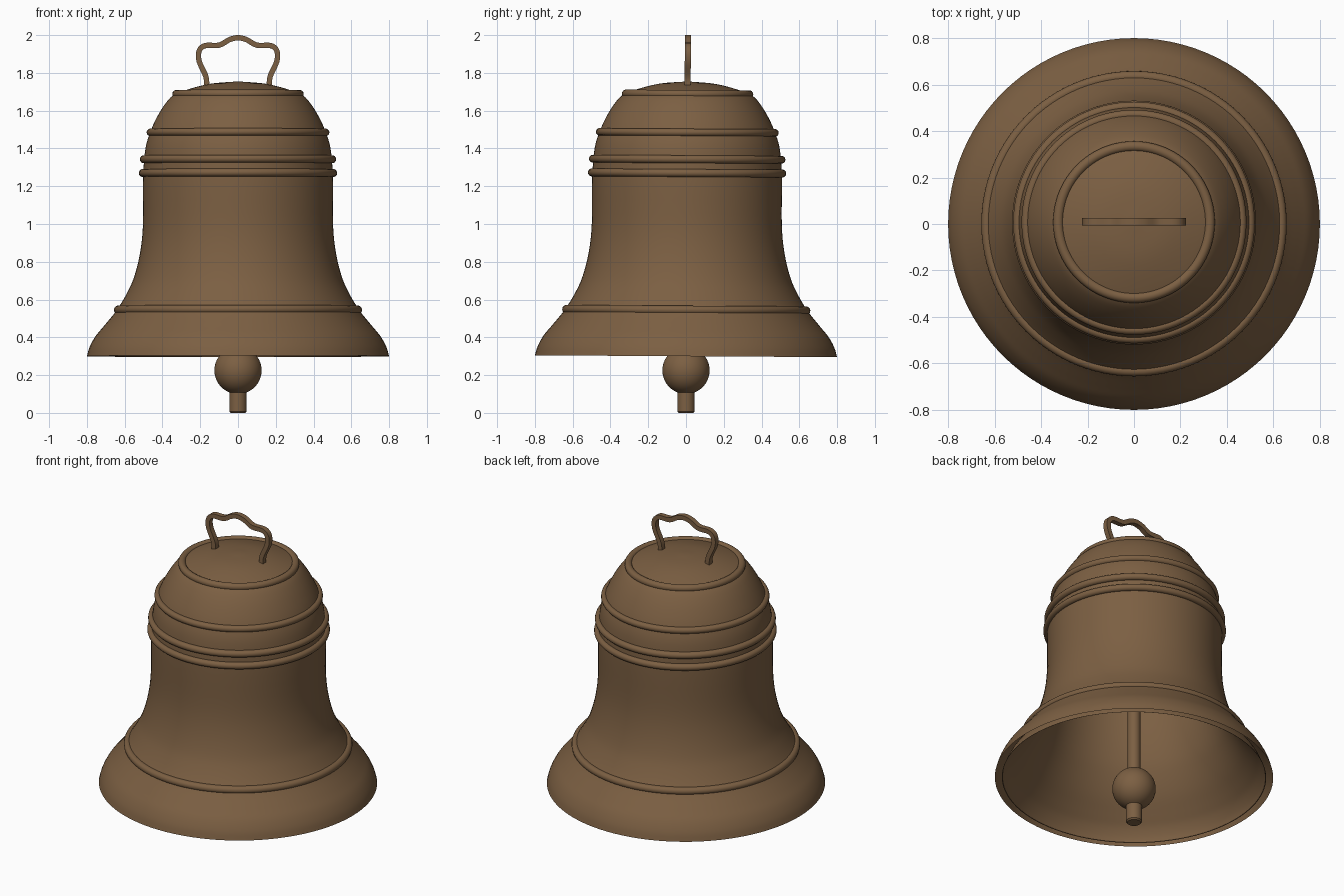
import bpy, bmesh, math
from mathutils import Vector

cube = bpy.data.objects.get("Cube")
if cube:
    bpy.data.objects.remove(cube)

bronze = bpy.data.materials.new("bronze brown")
bronze.use_nodes = True
COLOUR = (0.2, 0.115, 0.055, 1)
bronze.diffuse_color = COLOUR
bronze.node_tree.nodes["Principled BSDF"].inputs["Base Color"].default_value = COLOUR

RIM = 0.3        # height of the bell mouth, also the pivot of its slight lean
LEAN = -0.006
WALL = 0.042
SEGMENTS = 96


def smooth_path(points, steps):
    """Catmull-Rom curve through 2D points."""
    p = [Vector(q) for q in points]
    p = [2 * p[0] - p[1]] + p + [2 * p[-1] - p[-2]]
    out = []
    for a, b, c, d in zip(p, p[1:], p[2:], p[3:]):
        for i in range(steps):
            t = i / steps
            out.append(0.5 * (2 * b + (c - a) * t + (2 * a - 5 * b + 4 * c - d) * t ** 2
                              + (3 * b - a - 3 * c + d) * t ** 3))
    return out + [p[-2]]


def normals(path):
    """Left-hand normal at every point of a 2D path."""
    out = []
    for i in range(len(path)):
        d = (path[min(i + 1, len(path) - 1)] - path[max(i - 1, 0)]).normalized()
        out.append(Vector((-d.y, d.x)))
    return out


def finish(name, bm, leaning):
    bmesh.ops.remove_doubles(bm, verts=bm.verts, dist=1e-5)
    bmesh.ops.recalc_face_normals(bm, faces=bm.faces)
    if leaning:
        bmesh.ops.translate(bm, verts=bm.verts, vec=(0, 0, -RIM))
    mesh = bpy.data.meshes.new(name)
    bm.to_mesh(mesh)
    bm.free()
    mesh.materials.append(bronze)
    obj = bpy.data.objects.new(name, mesh)
    bpy.context.collection.objects.link(obj)
    if leaning:
        obj.location.z = RIM
        obj.rotation_euler.x = LEAN
    bpy.ops.object.select_all(action='DESELECT')
    obj.select_set(True)
    bpy.context.view_layer.objects.active = obj
    bpy.ops.object.shade_smooth_by_angle(angle=math.radians(35))
    return obj


def lathe(name, profile, leaning=True, closed=False):
    bm = bmesh.new()
    verts = [bm.verts.new((r, 0, z)) for r, z in profile]
    ends = verts[1:] + verts[:1] if closed else verts[1:]
    edges = [bm.edges.new(pair) for pair in zip(verts, ends)]
    bmesh.ops.spin(bm, geom=verts + edges, cent=(0, 0, 0), axis=(0, 0, 1),
                   angle=math.tau, steps=SEGMENTS, use_duplicate=False)
    return finish(name, bm, leaning)


# Bell shell: outer curve, then the same curve set inwards by the wall
outer = smooth_path([(0.8, RIM), (0.785, 0.35), (0.755, 0.405), (0.71, 0.46),
                     (0.645, 0.54), (0.59, 0.63), (0.55, 0.72), (0.518, 0.85),
                     (0.503, 1.0), (0.502, 1.25), (0.49, 1.4), (0.463, 1.49),
                     (0.432, 1.56), (0.39, 1.63), (0.345, 1.68), (0.28, 1.708),
                     (0.15, 1.742), (0, 1.755)], 4)
inner = [p + n * WALL for p, n in zip(outer, normals(outer))]
inner = [Vector((max(p.x, 0), p.y)) for p in inner]
inner[0].y = RIM
inner[-1].x = 0
lathe("bell_shell", outer + inner[::-1])

# Raised bands around the shell: height, radius, thickness
for name, z, radius, thick in (("crown_band", 1.688, 0.326, 0.022),
                               ("shoulder_band", 1.485, 0.464, 0.02),
                               ("upper_waist_band", 1.343, 0.499, 0.021),
                               ("lower_waist_band", 1.27, 0.504, 0.021),
                               ("skirt_band", 0.545, 0.634, 0.023)):
    ring = [(radius + thick * math.cos(a), z + thick * math.sin(a))
            for a in (math.tau * i / 14 for i in range(14))]
    lathe(name, ring, closed=True)

# Clapper: stub, ball and rod in one turned piece
BALL_Z, BALL_R, STUB_R, ROD_R = 0.225, 0.125, 0.046, 0.037
low = math.asin(STUB_R / BALL_R)
high = math.pi - math.asin(ROD_R / BALL_R)
ball = []
for i in range(25):
    a = low + (high - low) * i / 24
    ball.append((BALL_R * math.sin(a), BALL_Z - BALL_R * math.cos(a)))
lathe("clapper", [(0, 0), (0.038, 0), (STUB_R, 0.008)] + ball
      + [(ROD_R, 1.72), (0, 1.72)], leaning=False)

# Hanging loop: half a path mirrored, swept with a square section
half = [(-0.166, 1.72), (-0.17, 1.78), (-0.205, 1.86), (-0.206, 1.915),
        (-0.175, 1.944), (-0.1, 1.947), (-0.045, 1.976)]
path = smooth_path(half + [(0, 1.986)] + [(-x, z) for x, z in reversed(half)], 5)
WIDE, DEEP = 0.014, 0.016
bm = bmesh.new()
previous = None
for p, n in zip(path, normals(path)):
    section = []
    for side, y in ((1, DEEP), (1, -DEEP), (-1, -DEEP), (-1, DEEP)):
        q = p + n * WIDE * side
        section.append(bm.verts.new((q.x, y, q.y)))
    if previous:
        for i in range(4):
            j = (i + 1) % 4
            bm.faces.new((previous[i], previous[j], section[j], section[i]))
    else:
        bm.faces.new(section)
    previous = section
bm.faces.new(previous)
finish("hanging_loop", bm, True)
